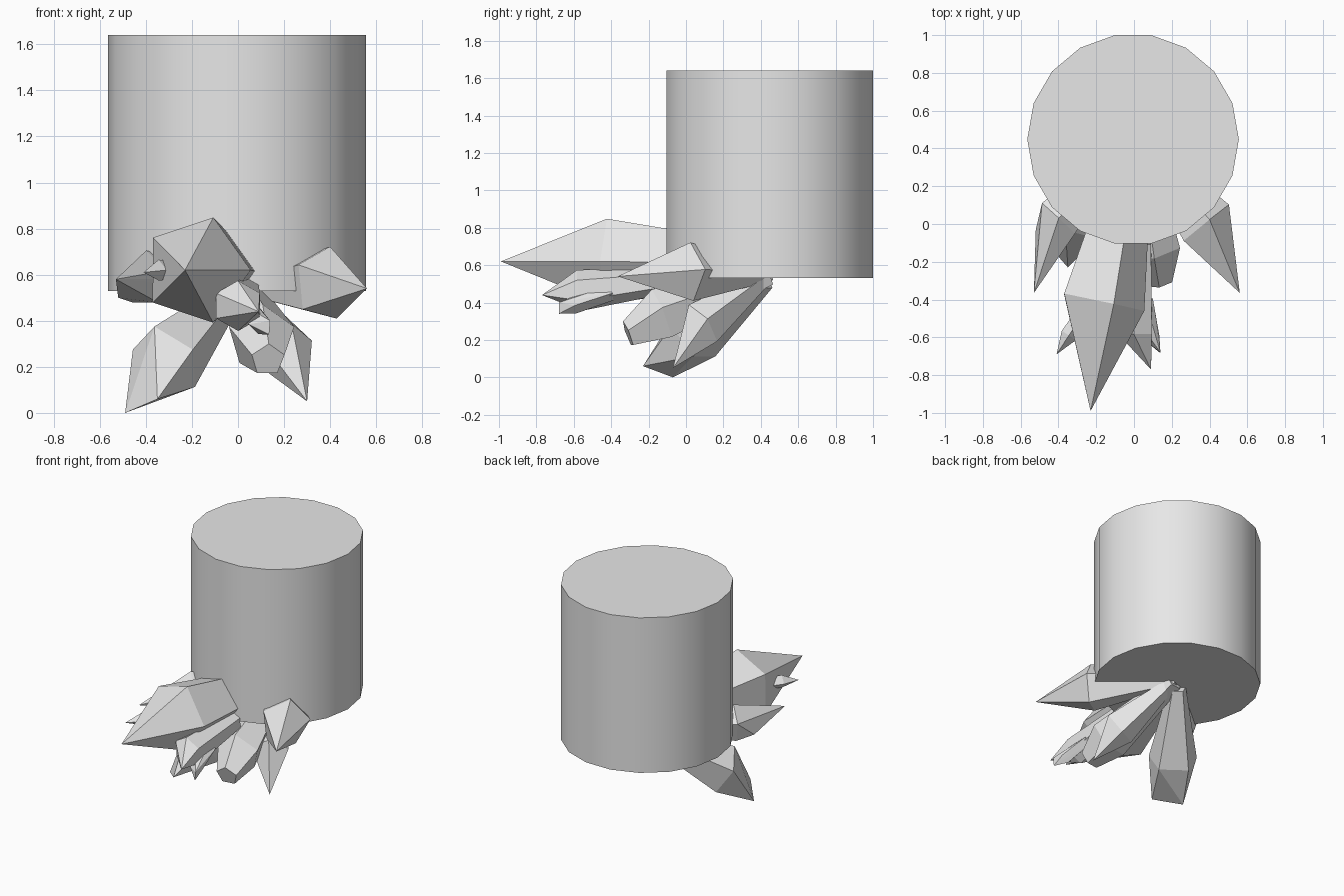
import bpy, bmesh, math
from mathutils import Vector

cube = bpy.data.objects.get("Cube")
if cube:
    bpy.data.objects.remove(cube, do_unlink=True)

stone = bpy.data.materials.new("light_grey_stone")
stone.use_nodes = True
stone.diffuse_color = (0.8, 0.8, 0.8, 1)
stone.node_tree.nodes["Principled BSDF"].inputs["Base Color"].default_value = (0.8, 0.8, 0.8, 1)

ROOT = (0.02, 0.44, 0.55)


def crystal(name, rings, tips=(), root=ROOT, root_r=0.04, sides=5, phase=90):
    """Faceted shard: hull of a root ring, shoulder rings and tip points."""
    root = Vector(root)
    axis = (Vector(rings[0][0]) - root).normalized()
    u = axis.cross(Vector((0, 0, 1))).normalized()
    v = u.cross(axis)
    bm = bmesh.new()
    for centre, r in [(root, root_r)] + list(rings):
        for i in range(sides):
            a = math.radians(phase) + math.tau * i / sides
            bm.verts.new(Vector(centre) + (u * math.cos(a) + v * math.sin(a)) * r)
    for t in tips:
        bm.verts.new(t)
    hull = bmesh.ops.convex_hull(bm, input=list(bm.verts))
    loose = [e for e in set(hull["geom_interior"] + hull["geom_unused"])
             if isinstance(e, bmesh.types.BMVert)]
    bmesh.ops.delete(bm, geom=loose, context='VERTS')
    bmesh.ops.dissolve_limit(bm, angle_limit=0.03, verts=bm.verts, edges=bm.edges)
    bmesh.ops.recalc_face_normals(bm, faces=bm.faces)
    mesh = bpy.data.meshes.new(name)
    bm.to_mesh(mesh)
    bm.free()
    mesh.materials.append(stone)
    obj = bpy.data.objects.new(name, mesh)
    bpy.context.collection.objects.link(obj)
    return obj


# Main drum
bpy.ops.mesh.primitive_cylinder_add(vertices=18, radius=0.56, depth=1.11,
                                    location=(-0.005, 0.448, 1.085),
                                    rotation=(0, 0, math.radians(10)))
drum = bpy.context.object
drum.name = "drum"
drum.data.materials.append(stone)
# Corners lie on the x axis
corner = drum.data.vertices[0].co
drum.rotation_euler.z = -math.atan2(corner.y, corner.x)
bpy.ops.object.shade_smooth_by_angle(angle=math.radians(35))

# Large front shard and the small spur on its flank
crystal("large_front_shard", [((-0.18, -0.41, 0.62), 0.24)], [(-0.23, -0.99, 0.62)],
        root=(0.0, 0.44, 0.61), root_r=0.1, phase=180)
crystal("flank_spur", [((-0.345, -0.59, 0.62), 0.045)], [(-0.41, -0.69, 0.61)],
        root=(-0.25, -0.45, 0.62), sides=4)

# Side shards at the drum's lower edge
crystal("left_side_shard", [((0.375, 0.0, 0.56), 0.165)], [(0.56, -0.365, 0.54)], phase=30)
crystal("right_side_shard", [((-0.40, 0.03, 0.58), 0.125)],
        [(-0.53, -0.365, 0.58), (-0.52, -0.03, 0.50)], root=(-0.02, 0.44, 0.57))

# Shards below the large one
crystal("middle_shard", [((0.0, -0.57, 0.465), 0.11)], [(0.09, -0.77, 0.44)],
        root=(0.03, -0.1, 0.52), root_r=0.07, sides=6)
crystal("middle_spur", [((0.09, -0.6, 0.385), 0.045)],
        [(0.135, -0.68, 0.34), (0.14, -0.68, 0.40)], root=(0.06, -0.4, 0.45), sides=4)
crystal("blunt_shard", [((0.1, -0.13, 0.33), 0.15), ((0.13, -0.31, 0.23), 0.075)],
        root_r=0.07)

# Shards pointing down
crystal("left_lower_shard", [((0.2, 0.08, 0.28), 0.13)], [(0.3, -0.07, 0.05)])
crystal("right_lower_shard", [((-0.31, 0.04, 0.23), 0.17)],
        [(-0.49, -0.07, 0.0), (-0.35, -0.23, 0.06)], root=(-0.03, 0.42, 0.52), root_r=0.06)
